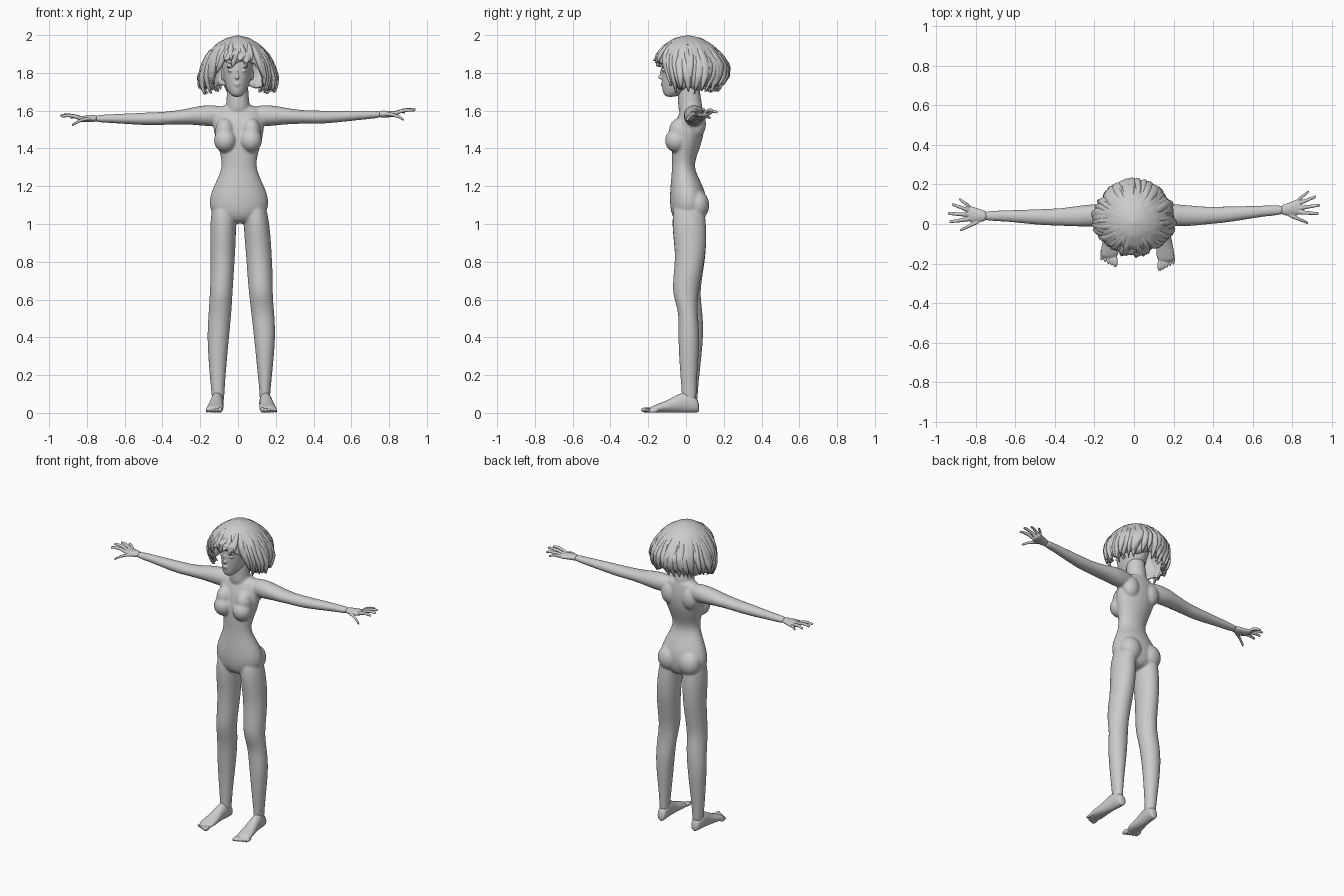
import bpy, bmesh, math, random
from mathutils import Vector, Matrix

random.seed(4)
cube = bpy.data.objects.get("Cube")
if cube:
    bpy.data.objects.remove(cube, do_unlink=True)

grey = bpy.data.materials.new("plain_grey")
grey.use_nodes = True
tone = (0.6, 0.6, 0.6, 1)
grey.diffuse_color = tone
grey.node_tree.nodes["Principled BSDF"].inputs["Base Color"].default_value = tone


def loft(bm, axis, sections, sides=16):
    """Skin of oval rings; a section is (place, low, high, low, high)."""
    others = [i for i in range(3) if i != axis]
    rings = []
    for place, a0, a1, b0, b1 in sections:
        ring = []
        for k in range(sides):
            ang = math.tau * k / sides
            co = [place] * 3
            co[others[0]] = (a0 + a1) / 2 + (a1 - a0) * 0.512 * math.cos(ang)
            co[others[1]] = (b0 + b1) / 2 + (b1 - b0) * 0.512 * math.sin(ang)
            ring.append(bm.verts.new(co))
        rings.append(ring)
    for low, high in zip(rings, rings[1:]):
        for k in range(sides):
            n = (k + 1) % sides
            bm.faces.new((low[k], low[n], high[n], high[k]))
    bm.faces.new(rings[0])
    bm.faces.new(rings[-1])


def ball(bm, centre, size):
    place = Matrix.Translation(centre) @ Matrix.Diagonal((*size, 1))
    bmesh.ops.create_uvsphere(bm, u_segments=16, v_segments=10, radius=1.05, matrix=place)


def finish(bm, name, voxel=0):
    """Turn the mesh into an object, fusing its pieces if a voxel size is given."""
    bmesh.ops.recalc_face_normals(bm, faces=bm.faces)
    mesh = bpy.data.meshes.new(name)
    bm.to_mesh(mesh)
    bm.free()
    mesh.materials.append(grey)
    mesh.shade_smooth()
    obj = bpy.data.objects.new(name, mesh)
    bpy.context.collection.objects.link(obj)
    if voxel:
        obj.modifiers.new("round", "SUBSURF").levels = 2
        obj.modifiers["round"].render_levels = 2
        fuse = obj.modifiers.new("fuse", "REMESH")
        fuse.mode = "VOXEL"
        fuse.voxel_size = voxel
        fuse.use_smooth_shade = True
        soft = obj.modifiers.new("soften", "SMOOTH")
        soft.factor, soft.iterations = 0.5, 4
    return obj


def to_right(bm, start):
    """Mirror the new points to -x, bending the arm slightly down and forward."""
    for v in list(bm.verts)[start:]:
        reach = max(0, v.co.x - 0.25)
        v.co = Vector((-v.co.x, v.co.y - 0.06 * reach, v.co.z - 0.045 * reach))


# Body: torso, neck, legs and arms fused together
body = bmesh.new()
loft(body, 2, [
    (1.0, -.06, .07, -.04, .07), (1.04, -.13, .14, -.075, .1),
    (1.1, -.155, .165, -.085, .11), (1.16, -.145, .155, -.085, .105),
    (1.22, -.118, .128, -.08, .08), (1.3, -.08, .092, -.073, .038),
    (1.37, -.092, .104, -.075, .06), (1.45, -.12, .13, -.07, .09),
    (1.53, -.135, .14, -.06, .1), (1.6, -.13, .135, -.03, .09),
    (1.635, -.08, .08, -.01, .085)])
loft(body, 2, [(1.57, -.07, .07, -.04, .09), (1.64, -.062, .06, -.042, .085),
               (1.7, -.058, .055, -.042, .072), (1.78, -.055, .05, -.04, .07)])
for side in (-1, 1):
    ball(body, (side * .068, -.052, 1.442), (.058, .058, .06))
    ball(body, (side * .07, -.03, 1.49), (.05, .06, .07))
    ball(body, (side * .075 + .005, .062, 1.1), (.07, .06, .075))
    ball(body, (side * .075, .06, 1.53), (.055, .045, .07))

# Right leg, then the left leg, which stands a little wider and further forward
loft(body, 2, [
    (1.14, -.13, -.02, -.06, .09), (1.0, -.15, -.008, -.078, .108),
    (.85, -.145, -.015, -.055, .108), (.7, -.145, -.025, -.06, .082),
    (.62, -.15, -.03, -.06, .075), (.53, -.155, -.035, -.035, .088),
    (.4, -.165, -.048, -.022, .094), (.2, -.15, -.066, -.012, .07),
    (.1, -.14, -.072, -.01, .062), (.04, -.135, -.075, -.01, .06)])
loft(body, 2, [
    (1.14, .03, .14, -.06, .09), (1.0, .028, .168, -.078, .108),
    (.85, .042, .178, -.052, .108), (.7, .052, .185, -.07, .075),
    (.62, .06, .183, -.07, .062), (.53, .07, .192, -.035, .06),
    (.4, .085, .2, -.043, .075), (.2, .105, .18, -.03, .058),
    (.1, .115, .17, -.022, .055), (.04, .115, .168, -.02, .055)])

for right in (False, True):
    start = len(body.verts)
    loft(body, 0, [
        (.05, .0, .085, 1.53, 1.62), (.15, -.012, .1, 1.515, 1.632),
        (.22, -.012, .1, 1.525, 1.622), (.3, -.01, .092, 1.53, 1.606),
        (.38, .0, .086, 1.532, 1.6), (.44, .004, .088, 1.53, 1.6),
        (.55, .02, .09, 1.54, 1.6), (.68, .042, .094, 1.555, 1.6),
        (.77, .045, .097, 1.562, 1.6)])
    if right:
        to_right(body, start)
finish(body, "body", 0.007)

# Hands: palm, four spread fingers and a drooping thumb
fingers = [(.118, .885, .165, 1.59), (.1, .922, .14, 1.6), (.08, .942, .095, 1.605),
           (.06, .935, .052, 1.6), (.05, .88, .005, 1.55)]
for right in (False, True):
    hand = bmesh.new()
    loft(hand, 0, [(.74, .045, .096, 1.562, 1.6), (.78, .042, .105, 1.565, 1.6),
                   (.82, .042, .125, 1.565, 1.598), (.85, .052, .13, 1.57, 1.595)])
    for i, (root_y, *tip) in enumerate(fingers):
        a = Vector((.775 if i == 4 else .825, root_y, 1.582))
        b = Vector(tip)
        rows = []
        for t in (0, .35, .7, .95, 1):
            c = a.lerp(b, t) + Vector((0, 0, .012 * math.sin(math.pi * t)))
            r = .0125 - .005 * t
            rows.append((c.x, c.y - r, c.y + r, c.z - r, c.z + r))
        loft(hand, 0, rows, 10)
    if right:
        to_right(hand, 0)
    finish(hand, "right_hand" if right else "left_hand", 0.0035)

# Feet: heel to ball, with five toes
for side, heel_x, toe_y in ((-1, .104, -.175), (1, .14, -.195)):
    foot = bmesh.new()
    rows = []
    for t, half, top in ((0, .018, .05), (.06, .03, .085), (.25, .033, .115), (.42, .034, .1),
                         (.62, .04, .068), (.85, .047, .045), (1, .042, .03)):
        x = heel_x + .022 * t
        rows.append((.07 + (toe_y - .07) * t, side * x - half, side * x + half, .002, top))
    loft(foot, 1, rows)
    for i in range(5):
        r = .014 - .0015 * i
        x = heel_x + .022 - .032 + .0175 * i
        ball(foot, (side * x, toe_y - .014 + .008 * i, r + .002), (r * .85, .03, r))
    finish(foot, "right_foot" if side < 0 else "left_foot", 0.0035)

# Head with brow, eyes, nose, lips and ears
head = bmesh.new()
loft(head, 2, [
    (1.672, -.025, .015, -.105, -.06), (1.69, -.046, .036, -.122, -.01),
    (1.73, -.068, .06, -.127, .06), (1.79, -.08, .074, -.13, .1),
    (1.85, -.085, .08, -.132, .115), (1.91, -.08, .078, -.115, .11),
    (1.955, -.045, .045, -.06, .07)])
ball(head, (-.005, -.128, 1.777), (.011, .02, .012))
ball(head, (-.005, -.124, 1.8), (.007, .014, .026))
ball(head, (-.005, -.122, 1.743), (.02, .012, .005))
ball(head, (-.005, -.12, 1.733), (.017, .012, .006))
for side in (-1, 1):
    ball(head, (side * .034 - .005, -.114, 1.812), (.017, .013, .008))
    ball(head, (side * .034 - .005, -.114, 1.832), (.024, .014, .005))
    ball(head, (side * .078 - .003, -.005, 1.79), (.01, .02, .03))
finish(head, "head", 0.004)

# Hair: an open bob-shaped cap covered in tapering locks
outline = [(2.0, .0, .0, .0), (1.985, .06, .07, .07), (1.95, .12, .125, .13),
           (1.9, .16, .16, .175), (1.84, .188, .158, .212), (1.78, .202, .135, .202),
           (1.73, .19, .105, .16), (1.66, .145, .07, .105)]


def hair_point(ang, z, out=0):
    """Point on the hair surface; angle 0 is the front."""
    for hi, lo in zip(outline, outline[1:]):
        if z >= lo[0] or lo is outline[-1]:
            f = min(1, (hi[0] - z) / (hi[0] - lo[0]))
            wide, front, back = (p + (q - p) * f for p, q in zip(hi[1:], lo[1:]))
            break
    s, c = math.sin(ang), math.cos(ang)
    deep = front if c > 0 else back
    return Vector((s * (wide + out), .01 - c * (deep + out), z))


def hair_end(ang):
    """Height of the hem: fringe in front, bob at the sides, nape behind."""
    a = abs(math.remainder(ang, math.tau))
    return 1.715 + .14 * min(1, max(0, (.8 - a) / .25)) + .02 * max(0, (a - 2) / 1.14)


cap = bmesh.new()
columns, levels = 72, 14
grid = []
for r in range(levels + 1):
    t = (r + .3) / (levels + .3)
    row = []
    for k in range(columns):
        ang = math.tau * k / columns
        z = 2 - (2 - hair_end(ang) - .008 * math.sin(9 * ang)) * t ** 1.6
        row.append(cap.verts.new(hair_point(ang, z, .004 * t * math.sin(19 * ang))))
    grid.append(row)
cap.faces.new(grid[0])
for up, low in zip(grid, grid[1:]):
    for k in range(columns):
        n = (k + 1) % columns
        cap.faces.new((up[k], up[n], low[n], low[k]))
hair = finish(cap, "hair_cap")
shell = hair.modifiers.new("thickness", "SOLIDIFY")
shell.thickness, shell.offset = 0.012, -1

locks = bmesh.new()
count, steps = 58, 10
for i in range(count):
    ang = math.tau * (i + random.uniform(-.4, .4)) / count
    swirl = random.uniform(-.18, .18)
    top = random.uniform(1.9, 1.98)
    end = hair_end(ang + swirl) + random.uniform(-.03, .012)
    flare = random.uniform(-.008, .02)
    half = random.uniform(.1, .19)
    rows = []
    for s in range(steps + 1):
        t = s / steps
        z = top + (end - top) * t
        width = half * (math.sin(math.pi * (.2 + .8 * t)) ** .7 if t < 1 else .02)
        row = []
        for u in (-1, -.5, 0, .5, 1):
            out = .014 * (1 - u * u) * min(1, 4 * t) - .004 + flare * t * t
            row.append(locks.verts.new(hair_point(ang + swirl * t + u * width, z, out)))
        rows.append(row)
    for up, low in zip(rows, rows[1:]):
        for k in range(4):
            locks.faces.new((up[k], up[k + 1], low[k + 1], low[k]))
strands = finish(locks, "hair_locks")
strands.modifiers.new("thickness", "SOLIDIFY").thickness = 0.004
